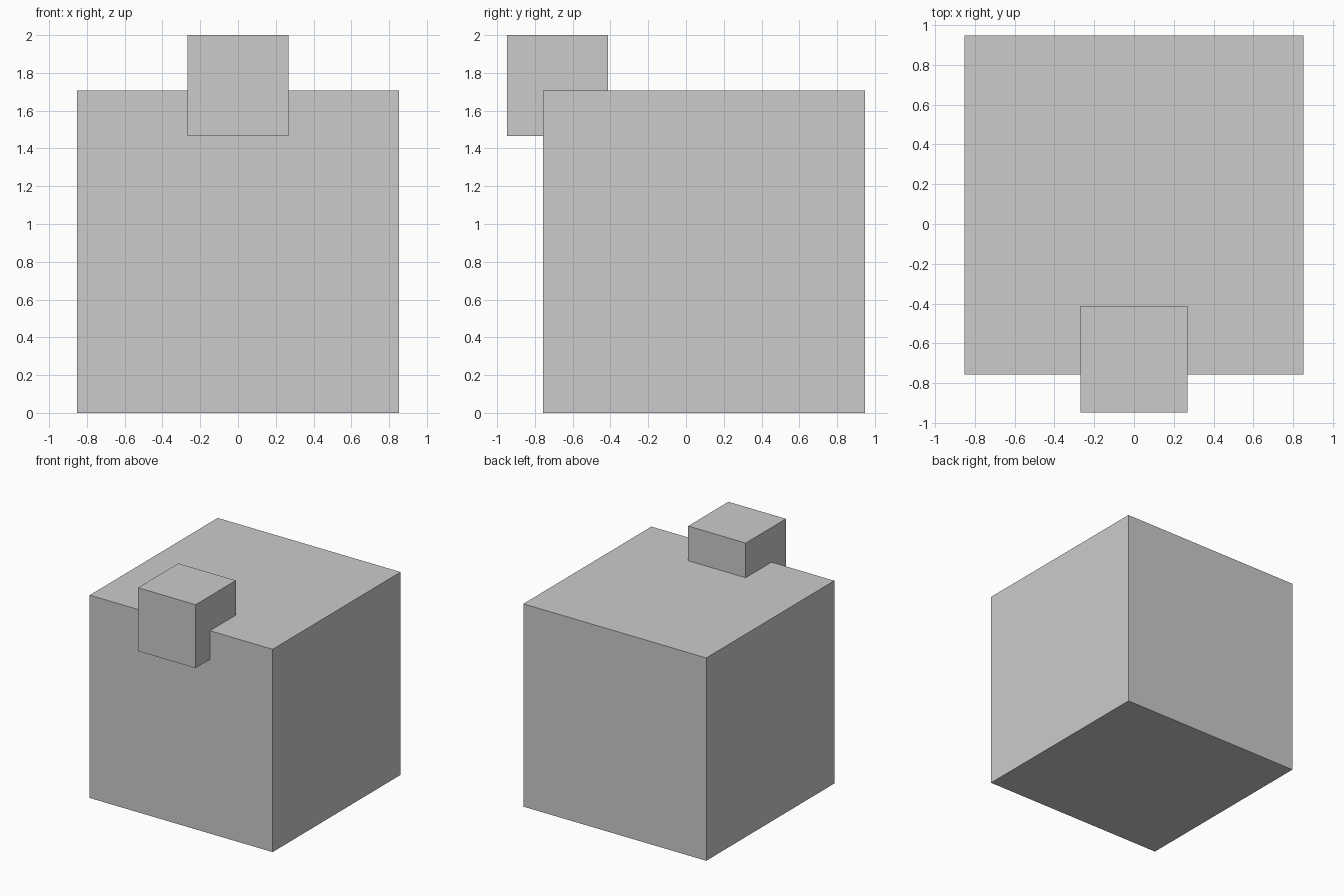
import bpy

if "Cube" in bpy.data.objects:
    bpy.data.objects.remove(bpy.data.objects["Cube"])


def box(name, lo, hi):
    """Axis-aligned box between two corners."""
    centre = [(a + b) / 2 for a, b in zip(lo, hi)]
    size = [b - a for a, b in zip(lo, hi)]
    bpy.ops.mesh.primitive_cube_add(size=1, location=centre)
    obj = bpy.context.object
    obj.name = name
    obj.scale = size
    bpy.ops.object.transform_apply(location=False, rotation=False, scale=True)
    return obj


# Large main block
box("main_block", (-0.852, -0.756, 0.0), (0.852, 0.947, 1.708))

# Small block set into the top front edge
box("small_block", (-0.268, -0.947, 1.466), (0.268, -0.412, 2.0))
